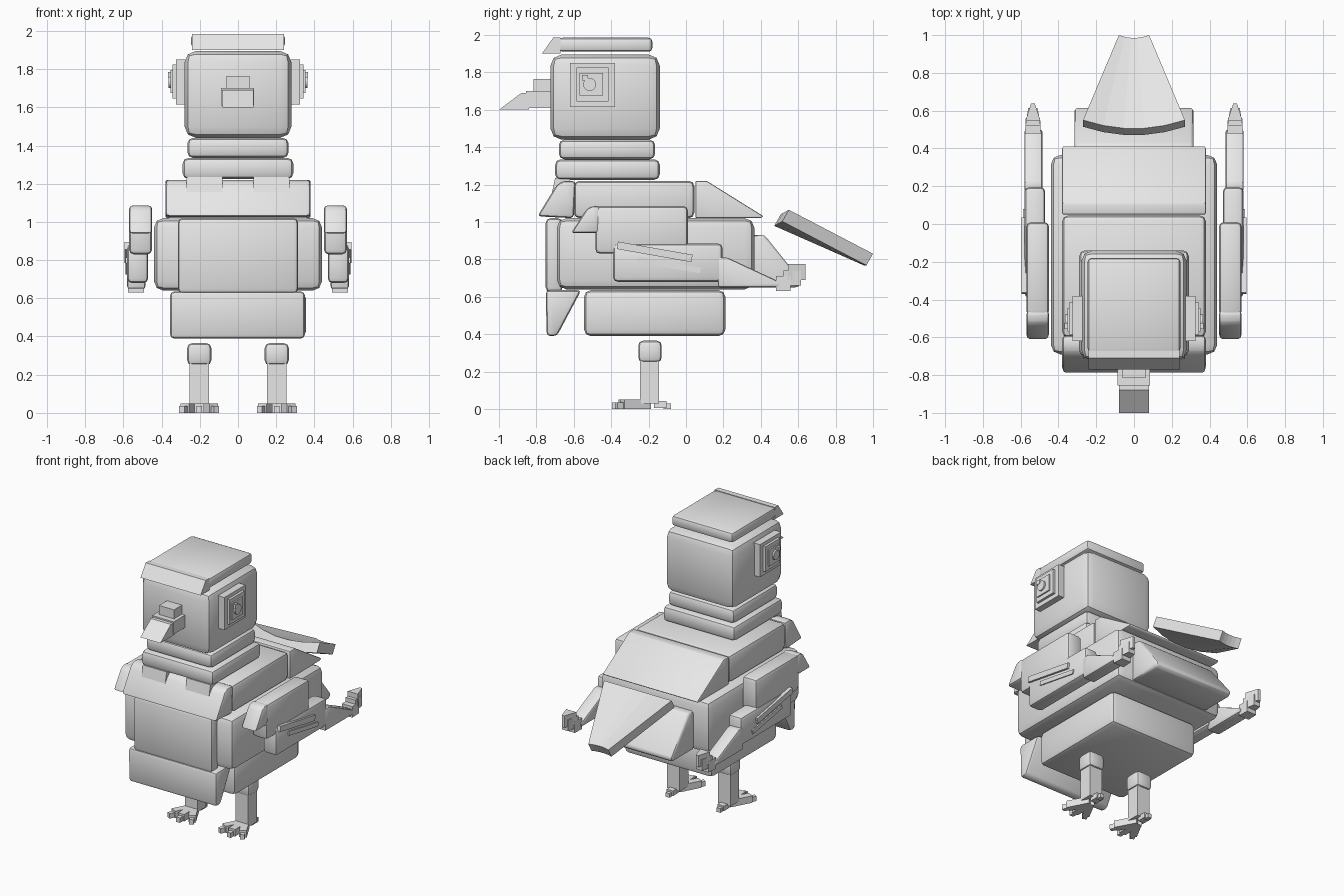
import bpy, bmesh, math
from mathutils import Matrix, Vector

if "Cube" in bpy.data.objects:
    bpy.data.objects.remove(bpy.data.objects["Cube"])

grey = bpy.data.materials.new("plain_grey")
grey.diffuse_color = (0.8, 0.8, 0.8, 1)
grey.use_nodes = True
grey.node_tree.nodes["Principled BSDF"].inputs["Base Color"].default_value = grey.diffuse_color


def finish(name, bm, bevel=0, segments=2):
    bmesh.ops.recalc_face_normals(bm, faces=bm.faces)
    if bevel:
        bmesh.ops.bevel(bm, geom=bm.edges[:], offset=bevel, segments=segments,
                        profile=0.5, affect='EDGES', clamp_overlap=True)
        bmesh.ops.recalc_face_normals(bm, faces=bm.faces)
    me = bpy.data.meshes.new(name)
    bm.to_mesh(me)
    bm.free()
    me.materials.append(grey)
    if bevel:
        me.shade_smooth()
        me.set_sharp_from_angle(angle=math.radians(40))
    ob = bpy.data.objects.new(name, me)
    bpy.context.collection.objects.link(ob)
    return ob


def box(name, x, y, z, bevel=0, rot=None):
    """Box from (min, max) ranges, optionally turned about its centre."""
    bm = bmesh.new()
    bmesh.ops.create_cube(bm, size=1)
    c = Vector(((x[0] + x[1]) / 2, (y[0] + y[1]) / 2, (z[0] + z[1]) / 2))
    m = Matrix.Diagonal((abs(x[1] - x[0]), y[1] - y[0], z[1] - z[0], 1))
    bm.transform(Matrix.Translation(c) @ (rot or Matrix()) @ m)
    return finish(name, bm, bevel)


def prism(name, pts, x, bevel=0):
    """Side profile of (y, z) points extruded across x."""
    bm = bmesh.new()
    a = [bm.verts.new((x[0], *p)) for p in pts]
    b = [bm.verts.new((x[1], *p)) for p in pts]
    bm.faces.new(a)
    bm.faces.new(b)
    for i in range(len(pts)):
        j = (i + 1) % len(pts)
        bm.faces.new((a[i], a[j], b[j], b[i]))
    return finish(name, bm, bevel)


def hexa(name, top, bottom):
    """Six-sided block from four top and four bottom corners."""
    bm = bmesh.new()
    a = [bm.verts.new(p) for p in top]
    b = [bm.verts.new(p) for p in bottom]
    bm.faces.new(a)
    bm.faces.new(b)
    for i in range(4):
        j = (i + 1) % 4
        bm.faces.new((a[i], a[j], b[j], b[i]))
    return finish(name, bm)


# head, cap and neck
box("head", (-.28, .28), (-.725, -.14), (1.44, 1.895), .06)
box("head_cap", (-.245, .245), (-.68, -.18), (1.91, 1.985), .02)
prism("brow", [(-.77, 1.9), (-.71, 1.985), (-.67, 1.985), (-.67, 1.9)], (-.24, .24))
box("upper_neck", (-.265, .265), (-.68, -.165), (1.335, 1.44), .03)
box("lower_neck", (-.29, .29), (-.7, -.14), (1.225, 1.335), .03)

# beak
box("beak_base", (-.088, .085), (-.855, -.72), (1.61, 1.7))
box("beak_top", (-.06, .06), (-.815, -.72), (1.685, 1.765))
prism("beak_tip", [(-1, 1.6), (-.88, 1.69), (-.84, 1.69), (-.84, 1.6)], (-.08, .08))

# torso
box("shoulders", (-.38, .38), (-.6, .045), (1.02, 1.22), .03)
prism("chest_bib", [(-.795, 1.03), (-.69, 1.2), (-.655, 1.22), (-.59, 1.22), (-.6, 1.02)],
      (-.38, .38), .02)
prism("back_slope", [(.05, 1.22), (.11, 1.22), (.415, 1.03), (.4, 1.02), (.05, 1.02)],
      (-.38, .38), .02)
box("body", (-.44, .44), (-.69, .365), (.64, 1.02), .05)
box("breast_plate", (-.315, .315), (-.75, -.66), (.625, 1.02), .025)
box("belly", (-.355, .355), (-.545, .21), (.39, .635), .035)
prism("belly_front", [(-.75, .635), (-.56, .635), (-.69, .39), (-.745, .39)], (-.355, .35), .02)
prism("rump", [(.35, .93), (.42, .93), (.62, .68), (.6, .65), (.35, .65)], (-.315, .315), .02)

# tail fan, wide towards the body, outer feathers raised
n = 5


def near(t):
    return Vector((.27 * t, .505 + .045 * t * t, 1.04 + .025 * t * t))


def far(t):
    return Vector((.08 * t, .985 + .015 * t * t, .83))


drop = Vector((0, -.035, -.062))
for i in range(n):
    t0, t1 = -1 + 2 * i / n, -1 + 2 * (i + 1) / n
    top = [near(t0), near(t1), far(t1), far(t0)]
    hexa("tail_feather", top, [p + drop for p in top])

for s, side in ((-1, "left"), (1, "right")):
    def sx(a, b):
        return tuple(sorted((s * a, s * b)))

    # collar tufts
    prism(side + "_collar_tuft", [(-.72, 1.14), (-.7, 1.235), (-.62, 1.235), (-.62, 1.14)],
          sx(.08, .27))

    # stepped square eye with round pupil
    box(side + "_eye_frame", sx(.27, .325), (-.62, -.38), (1.615, 1.85))
    box(side + "_eye_ring", sx(.3, .343), (-.585, -.415), (1.645, 1.825))
    box(side + "_eye", sx(.3, .353), (-.57, -.445), (1.675, 1.795))
    bm = bmesh.new()
    bmesh.ops.create_cone(bm, cap_ends=True, segments=16, radius1=.035, radius2=.035, depth=.02,
                          matrix=Matrix.Translation((s * .354, -.515, 1.735))
                          @ Matrix.Rotation(math.pi / 2, 4, 'Y'))
    finish(side + "_pupil", bm)
    box(side + "_eye_glint", sx(.35, .367), (-.555, -.525), (1.755, 1.785))

    # wing
    box(side + "_wing_shoulder", sx(.45, .57), (-.485, .01), (.83, 1.085), .025)
    prism(side + "_wing_front", [(-.615, .94), (-.53, 1.07), (-.5, 1.085), (-.46, 1.085), (-.47, .94)],
          sx(.45, .57), .02)
    box(side + "_wing_middle", sx(.47, .58), (-.39, .195), (.68, .885), .025)
    prism(side + "_wing_rear", [(.17, .81), (.22, .81), (.5, .68), (.5, .65), (.17, .65)],
          sx(.485, .58), .012)
    tilt = Matrix.Rotation(math.radians(-10), 4, 'X')
    box(side + "_upper_wing_bar", sx(.56, .595), (-.37, .035), (.82, .86), 0, tilt)
    box(side + "_lower_wing_bar", sx(.56, .588), (-.26, .08), (.755, .785), 0, tilt)

    # stepped, pointed wing tips
    for k, (y0, y1, z0, z1, w0, w1) in enumerate([(.48, .56, .63, .71, .042, .038),
                                                  (.52, .615, .66, .74, .04, .025),
                                                  (.545, .638, .69, .775, .04, .01)]):
        c = s * .535
        plan = [(c - w0, y0), (c + w0, y0), (c + w1, y1), (c - w1, y1)]
        hexa(side + "_wing_tip", [(*p, z1) for p in plan], [(*p, z0) for p in plan])

    # leg and foot
    lx = .203
    box(side + "_knee", sx(lx - .063, lx + .063), (-.255, -.13), (.25, .365), .025)
    box(side + "_shin", sx(lx - .05, lx + .05), (-.245, -.145), (.03, .26))
    box(side + "_back_toe", sx(lx - .025, lx + .025), (-.17, -.105), (.005, .042))
    box(side + "_back_claw", sx(lx - .015, lx + .015), (-.12, -.08), (0, .03))
    for a in (-28, 0, 28):
        d = Vector((math.sin(math.radians(a)), -math.cos(math.radians(a)), 0))
        turn = Matrix.Rotation(math.radians(a), 4, 'Z')
        for nm, dist, w, length, h in (("toe", .08, .025, .16, .05), ("claw", .17, .015, .05, .035)):
            p = Vector((s * lx, -.2, 0)) + d * dist
            box(side + "_" + nm, (p.x - w, p.x + w),
                (p.y - length / 2, p.y + length / 2), (0, h), 0, turn)
